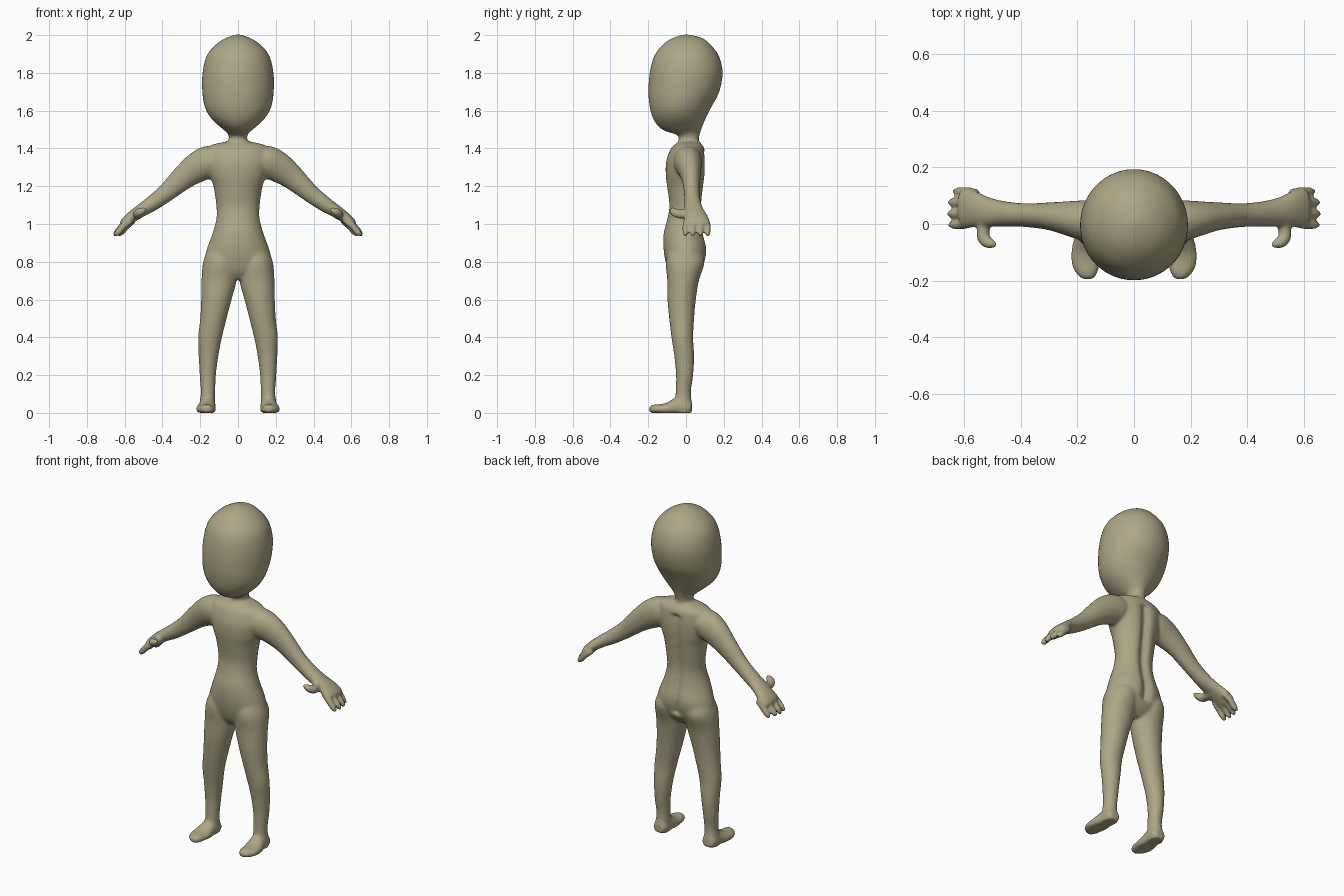
import bpy, bmesh, math
from mathutils import Vector

SEG = 48
bm = bmesh.new()


def smooth_rows(rows, steps=5):
    """Catmull-Rom interpolation through rows of numbers."""
    rows = [Vector(r) for r in rows]
    out = []
    for i in range(len(rows) - 1):
        p0, p1, p2 = rows[max(i - 1, 0)], rows[i], rows[i + 1]
        p3 = rows[min(i + 2, len(rows) - 1)]
        for k in range(steps):
            t = k / steps
            out.append(0.5 * (2 * p1 + (p2 - p0) * t + (2 * p0 - 5 * p1 + 4 * p2 - p3) * t * t
                              + (3 * p1 - p0 - 3 * p2 + p3) * t ** 3))
    return out + [rows[-1]]


def skin(rings):
    """Join rings of points into a closed skin."""
    vs = [[bm.verts.new(p) for p in ring] for ring in rings]
    for a, b in zip(vs, vs[1:]):
        for j in range(SEG):
            k = (j + 1) % SEG
            bm.faces.new((a[j], a[k], b[k], b[j]))
    bm.faces.new(vs[0][::-1])
    bm.faces.new(vs[-1])


def ring_angles():
    return [2 * math.pi * j / SEG for j in range(SEG)]


def column(rows, mirror=False, groove=0.0):
    """Upright loft. Rows: z, x0, x1, y0, y1."""
    for s in ((1, -1) if mirror else (1,)):
        rings = []
        for z, x0, x1, y0, y1 in smooth_rows(rows):
            ring = []
            for a in ring_angles():
                x = (x0 + x1) / 2 + (x1 - x0) / 2 * math.cos(a)
                y = (y0 + y1) / 2 + (y1 - y0) / 2 * math.sin(a)
                if y > 0.02 and 0.78 < z < 1.38:
                    y -= groove * math.exp(-(x / 0.025) ** 2)
                ring.append((s * x, y, z))
            rings.append(ring)
        skin(rings)


def limb(rows, side, floor=-9.0):
    """Mirrored loft along a path. Rows: x, y, z, radius along side, radius across."""
    side = Vector(side)
    pts = smooth_rows(rows)
    for s in (1, -1):
        rings = []
        for i, p in enumerate(pts):
            c = Vector(p[:3])
            t = Vector(pts[min(i + 1, len(pts) - 1)][:3]) - Vector(pts[max(i - 1, 0)][:3])
            n = t.cross(side).normalized()
            u = n.cross(t).normalized()
            ring = []
            for a in ring_angles():
                q = c + u * (p[3] * math.cos(a)) + n * (p[4] * math.sin(a))
                ring.append((s * q.x, q.y, max(q.z, floor)))
            rings.append(ring)
        skin(rings)


# head, narrowing down to the chin and neck
column([(z, -w, w, y0, y1) for z, w, y0, y1 in (
    (2.003, .012, -.012, .015), (1.985, .065, -.07, .085), (1.95, .118, -.122, .130),
    (1.89, .166, -.168, .174), (1.80, .188, -.192, .194), (1.70, .189, -.199, .176),
    (1.62, .176, -.192, .135), (1.56, .143, -.175, .105), (1.515, .096, -.145, .086),
    (1.49, .066, -.105, .078), (1.47, .05, -.045, .072), (1.44, .051, -.04, .068),
    (1.40, .075, -.05, .07))])

# torso, with a shallow groove down the spine
column([(z, -w, w, y0, y1) for z, w, y0, y1 in (
    (1.437, .06, -.035, .07), (1.42, .135, -.06, .085), (1.395, .165, -.083, .098),
    (1.33, .17, -.105, .105), (1.26, .152, -.107, .104), (1.20, .130, -.10, .098),
    (1.10, .115, -.088, .087), (1.03, .114, -.098, .084), (.95, .135, -.118, .096),
    (.87, .164, -.119, .113), (.80, .178, -.108, .103), (.745, .150, -.09, .075),
    (.705, .07, -.06, .035))], groove=0.024)

# legs
column([(.88, .02, .15, -.08, .07), (.80, .005, .184, -.106, .098), (.70, .008, .193, -.099, .068),
        (.60, .034, .195, -.098, .052), (.50, .06, .200, -.089, .043),
        (.40, .085, .211, -.077, .038), (.30, .104, .208, -.062, .043),
        (.20, .117, .203, -.053, .038), (.11, .121, .197, -.055, .026),
        (.05, .121, .203, -.06, .031), (.0, .122, .203, -.06, .031)], mirror=True)

# feet, flat underneath
limb([(.162, .032, .03, .03, .03), (.162, .01, .03, .043, .04), (.163, -.04, .032, .045, .05),
      (.168, -.09, .022, .052, .036), (.170, -.13, .02, .052, .027), (.163, -.165, .02, .042, .025),
      (.156, -.187, .02, .025, .019), (.154, -.195, .02, .01, .01)], (1, 0, 0), floor=0.0)

# arms and palms
limb([(.08, .005, 1.345, .07, .06), (.15, .01, 1.33, .075, .085), (.215, .018, 1.30, .064, .081),
      (.29, .027, 1.245, .05, .065), (.38, .031, 1.165, .042, .049), (.46, .036, 1.105, .045, .041),
      (.52, .043, 1.067, .053, .034), (.565, .052, 1.035, .064, .030),
      (.602, .056, 1.005, .069, .025), (.612, .056, .996, .05, .018)], (0, 1, 0))

# four fingers on each hand
for y, tip in ((-.003, .652), (.036, .658), (.076, .654), (.115, .636)):
    x0 = tip - .075
    limb([(x0 - .01, .055 + (y - .055) * .9, 1.02, .015, .018), (x0 + .03, y, .988, .016, .019),
          (tip - .016, y, .955, .015, .018), (tip - .003, y, .942, .010, .012),
          (tip + .001, y, .937, .003, .003)], (0, 1, 0))

# thumbs
limb([(.525, .03, 1.055, .03, .024), (.53, -.015, 1.052, .026, .023), (.533, -.045, 1.055, .024, .022),
      (.518, -.064, 1.064, .022, .022), (.495, -.072, 1.076, .014, .015),
      (.484, -.072, 1.082, .004, .004)], (0, 0, 1))

bmesh.ops.recalc_face_normals(bm, faces=bm.faces)
mesh = bpy.data.meshes.new("body")
bm.to_mesh(mesh)
bm.free()
body = bpy.data.objects.new("body", mesh)
bpy.context.collection.objects.link(body)

# one clay-like skin colour
skin_mat = bpy.data.materials.new("khaki skin")
skin_mat.diffuse_color = (0.42, 0.38, 0.24, 1)
mesh.materials.append(skin_mat)

# fuse all parts into one soft surface
fuse = body.modifiers.new("fuse", 'REMESH')
fuse.mode = 'VOXEL'
fuse.voxel_size = 0.008
fuse.use_smooth_shade = True
soften = body.modifiers.new("soften", 'SMOOTH')
soften.factor = 0.5
soften.iterations = 8
